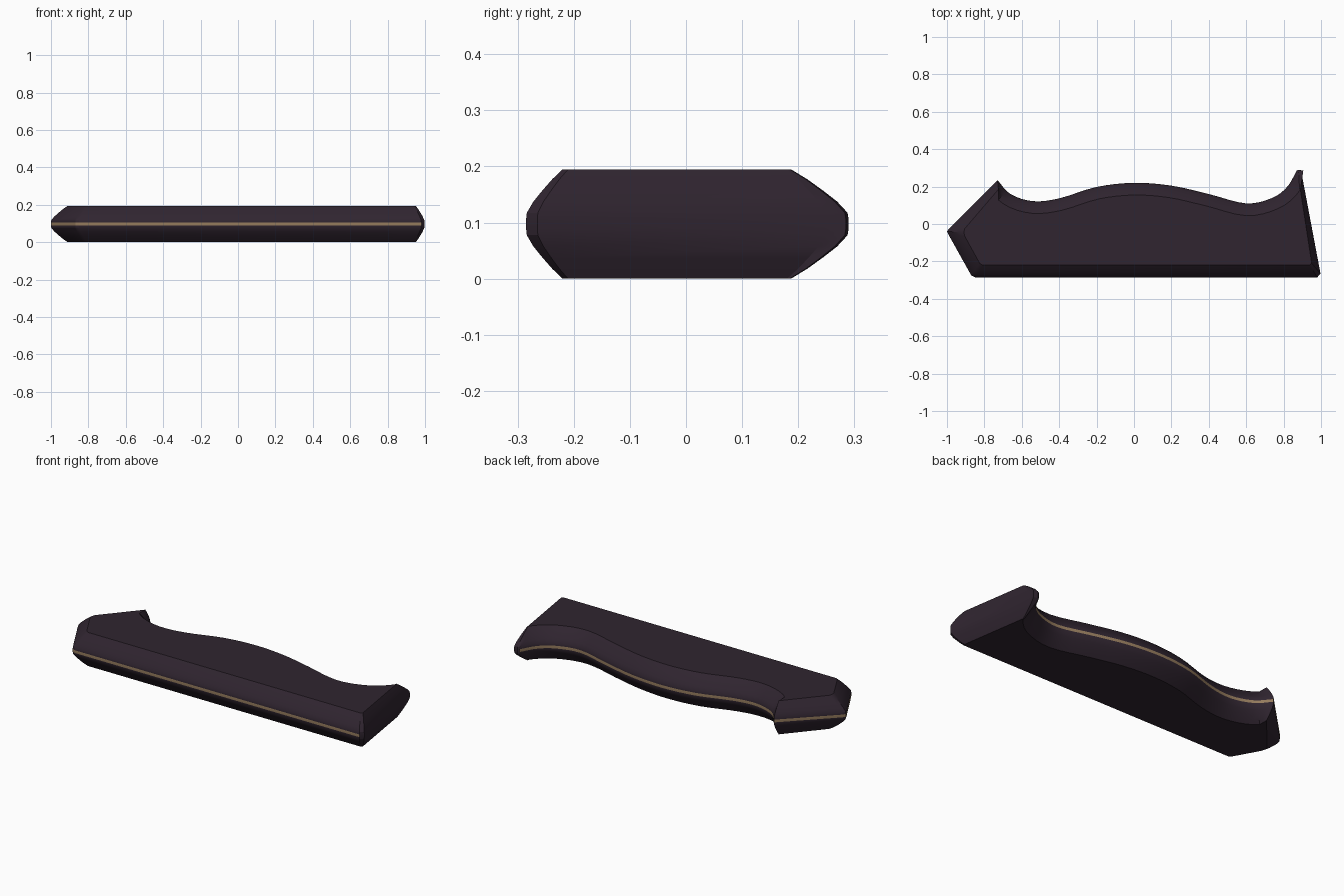
import bpy, bmesh, math
from mathutils import Vector

cube = bpy.data.objects.get("Cube")
if cube:
    bpy.data.objects.remove(cube, do_unlink=True)


def material(name, colour):
    mat = bpy.data.materials.new(name)
    mat.use_nodes = True
    mat.diffuse_color = colour
    bsdf = mat.node_tree.nodes["Principled BSDF"]
    bsdf.inputs["Base Color"].default_value = colour
    bsdf.inputs["Roughness"].default_value = 0.7
    return mat


def smooth_path(keys, steps):
    """Catmull-Rom curve through the key points."""
    keys = [Vector(k) for k in keys]
    padded = [2 * keys[0] - keys[1]] + keys + [2 * keys[-1] - keys[-2]]
    path = []
    for a, b, c, d in zip(padded, padded[1:], padded[2:], padded[3:]):
        for s in range(steps):
            t = s / steps
            path.append(b + (c - a) * t / 2
                        + (2 * a - 5 * b + 4 * c - d) * t * t / 2
                        + (3 * b - a - 3 * c + d) * t ** 3 / 2)
    return path + [keys[-1]]


BEVEL = 0.065
MIDDLE = 0.0975

# Wavy grip edge, from the right tip to the left tip
wave = smooth_path([(0.87, 0.285), (0.82, 0.2), (0.74, 0.14), (0.6, 0.11),
                    (0.4, 0.16), (0.2, 0.205), (0, 0.22), (-0.2, 0.198),
                    (-0.4, 0.137), (-0.54, 0.122), (-0.66, 0.16),
                    (-0.73, 0.235)], 4)

# Straight edges: outer corner paired with its inset corner on the flat face
corners = [((-0.99, -0.025), (-0.905, -0.025)), ((-1, -0.04), (-0.91, -0.045)),
           ((-0.99, -0.06), (-0.905, -0.065)), ((-0.87, -0.275), (-0.825, -0.21)),
           ((-0.85, -0.285), (-0.81, -0.22)), ((0.98, -0.285), (0.94, -0.22)),
           ((0.997, -0.265), (0.95, -0.21)), ((0.9, 0.25), (0.89, 0.18)),
           ((0.905, 0.285), (0.89, 0.185)), ((0.88, 0.29), (0.885, 0.187))]

outer, inner = [], []
for i, p in enumerate(wave):
    along = wave[min(i + 1, len(wave) - 1)] - wave[max(i - 1, 0)]
    q = p + Vector((-along.y, along.x)).normalized() * BEVEL
    q.y = min(q.y, 0.185)
    q.x = max(-0.725, min(q.x, 0.918 - 0.15 * q.y))
    outer.append(p)
    inner.append(q)
right_end_start = len(wave) + 5
for a, b in corners:
    outer.append(Vector(a))
    inner.append(Vector(b))

# Rounded section: distance from the middle, share of the bevel
half = [(0.008, 0), (0.02, 0.02), (0.04, 0.2), (0.06, 0.45),
        (0.08, 0.72), (MIDDLE, 1)]
section = [(-h, t) for h, t in reversed(half)] + half
liner_row = len(half) - 1

bm = bmesh.new()
rings = []
for h, t in section:
    rings.append([bm.verts.new((*a.lerp(b, t), MIDDLE + h))
                  for a, b in zip(outer, inner)])

count = len(outer)
for row, (low, high) in enumerate(zip(rings, rings[1:])):
    for i in range(count):
        j = (i + 1) % count
        face = bm.faces.new((low[i], low[j], high[j], high[i]))
        # The metal liner shows everywhere but the right end
        if row == liner_row and i < right_end_start:
            face.material_index = 1
bm.faces.new(rings[0])
bm.faces.new(rings[-1])
bmesh.ops.remove_doubles(bm, verts=bm.verts, dist=0.0005)
bmesh.ops.recalc_face_normals(bm, faces=bm.faces)

mesh = bpy.data.meshes.new("grip_handle")
bm.to_mesh(mesh)
bm.free()
mesh.materials.append(material("dark plum", (0.029, 0.018, 0.029, 1)))
mesh.materials.append(material("dull brass", (0.3, 0.2, 0.11, 1)))
handle = bpy.data.objects.new("grip_handle", mesh)
bpy.context.collection.objects.link(handle)
bpy.context.view_layer.objects.active = handle
handle.select_set(True)
bpy.ops.object.shade_smooth_by_angle(angle=math.radians(25))
